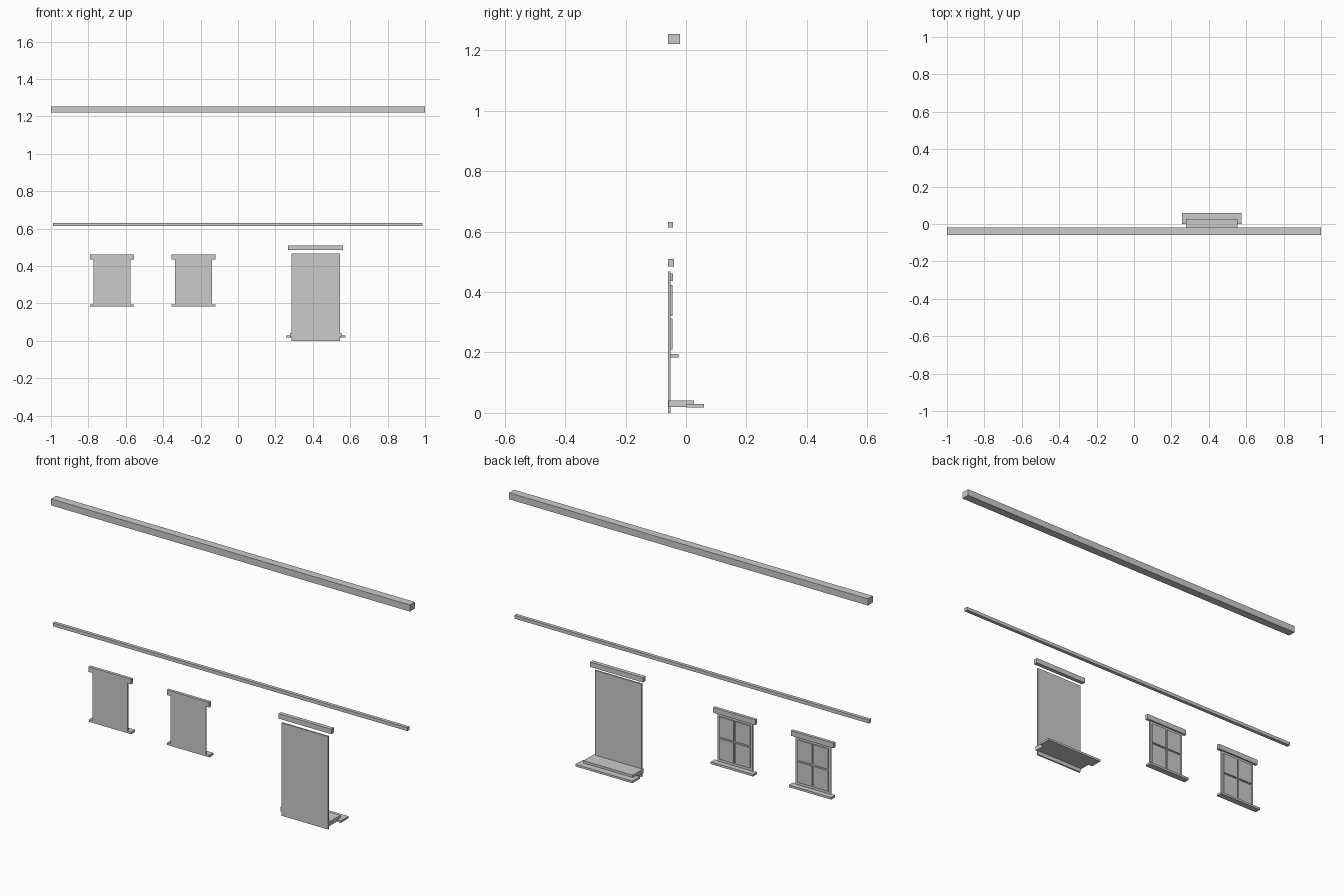
import bpy

if "Cube" in bpy.data.objects:
    bpy.data.objects.remove(bpy.data.objects["Cube"])

grey = bpy.data.materials.new("plain_grey")
grey.diffuse_color = (0.6, 0.6, 0.6, 1)
grey.use_nodes = True
grey.node_tree.nodes["Principled BSDF"].inputs["Base Color"].default_value = grey.diffuse_color


def box(name, x, y, z):
    """Box between (low, high) pairs on each axis."""
    lo, hi = zip(x, y, z)
    bpy.ops.mesh.primitive_cube_add(size=1, location=[(a + b) / 2 for a, b in zip(lo, hi)])
    ob = bpy.context.object
    ob.name = name
    ob.scale = [b - a for a, b in zip(lo, hi)]
    bpy.ops.object.transform_apply(location=False, rotation=False, scale=True)
    ob.data.materials.append(grey)


# Long facade mouldings
box("cornice", (-1, 1), (-0.06, -0.02), (1.22, 1.253))
box("string_course", (-0.99, 0.987), (-0.06, -0.043), (0.614, 0.631))

# Windows: board, lintel, sill and four raised panes
for i, cx in enumerate((-0.674, -0.238)):
    n = f"window_{i + 1}_"
    box(n + "board", (cx - 0.098, cx + 0.098), (-0.056, -0.051), (0.19, 0.455))
    box(n + "lintel", (cx - 0.118, cx + 0.118), (-0.058, -0.043), (0.436, 0.462))
    box(n + "sill", (cx - 0.118, cx + 0.118), (-0.056, -0.025), (0.184, 0.195))
    for sx in (-1, 1):
        xs = sorted((cx + sx * 0.004, cx + sx * 0.086))
        for z in ((0.209, 0.313), (0.321, 0.423)):
            box(n + "pane", xs, (-0.052, -0.045), z)

# Door with lintel and two steps
box("door", (0.285, 0.545), (-0.06, -0.052), (0, 0.468))
box("door_lintel", (0.268, 0.562), (-0.06, -0.04), (0.485, 0.51))
box("upper_step", (0.278, 0.553), (-0.0585, 0.027), (0.02, 0.041))
box("lower_step", (0.257, 0.574), (0.0, 0.06), (0.0185, 0.029))
